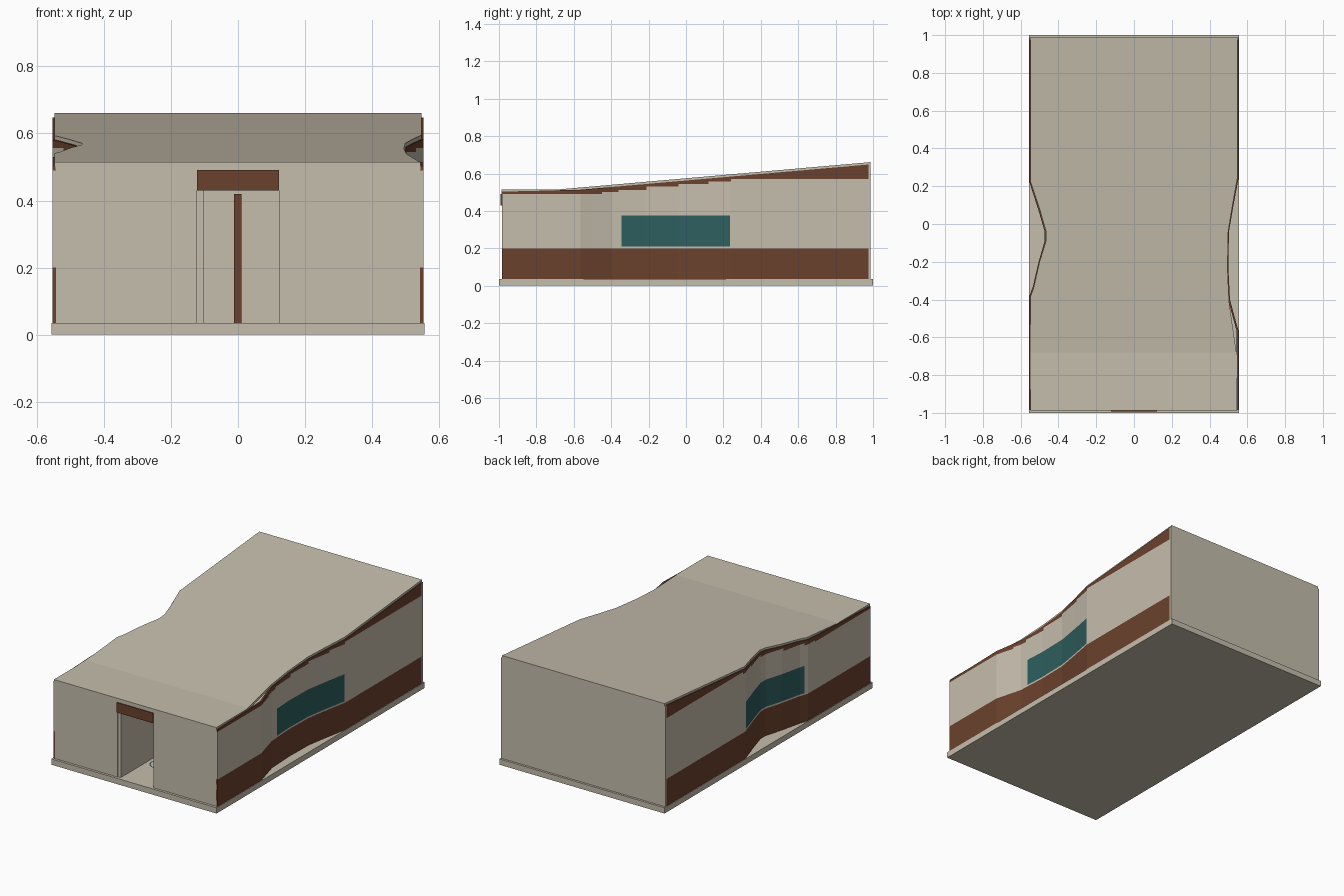
import bpy, bmesh, math

if "Cube" in bpy.data.objects:
    bpy.data.objects.remove(bpy.data.objects["Cube"])


def material(name, rgb):
    m = bpy.data.materials.new(name)
    m.diffuse_color = (*rgb, 1)
    m.use_nodes = True
    m.node_tree.nodes["Principled BSDF"].inputs["Base Color"].default_value = m.diffuse_color
    return m


BEIGE = material("warm beige", (0.56, 0.51, 0.415))
BROWN = material("rust brown", (0.147, 0.053, 0.026))
TEAL = material("dark teal", (0.027, 0.112, 0.112))


def finish(bm, name, mats):
    bmesh.ops.recalc_face_normals(bm, faces=bm.faces)
    me = bpy.data.meshes.new(name)
    bm.to_mesh(me)
    bm.free()
    for m in mats:
        me.materials.append(m)
    ob = bpy.data.objects.new(name, me)
    bpy.context.collection.objects.link(ob)
    return ob


def box(name, x0, x1, y0, y1, z0, z1, mat):
    bm = bmesh.new()
    bmesh.ops.create_cube(bm, size=1)
    for v in bm.verts:
        v.co = ((x0, x1)[v.co.x > 0], (y0, y1)[v.co.y > 0], (z0, z1)[v.co.z > 0])
    return finish(bm, name, [mat])


def roof_z(y):
    """Flat at the front, then one steady rise to the back."""
    return 0.515 + max(0, y + 0.68) * 0.0875


def along(path, y):
    """x of a plan path at a given y."""
    for (xa, ya), (xb, yb) in zip(path, path[1:]):
        if ya <= y <= yb:
            return xa + (xb - xa) * (y - ya) / (yb - ya)
    return path[-1][0]


# Plan paths of the two side walls, front to back
right_path = [(0.553, -0.985), (0.553, -0.565), (0.535, -0.5), (0.508, -0.4), (0.499, -0.22),
              (0.503, -0.04), (0.525, 0.09), (0.553, 0.24), (0.553, 0.975)]
left_path = [(-0.553, -0.985), (-0.553, -0.38), (-0.535, -0.33), (-0.505, -0.2), (-0.473, -0.09),
             (-0.473, -0.04), (-0.505, 0.07), (-0.553, 0.22), (-0.553, 0.975)]
steps = [(-0.45, 0.49), (-0.36, 0.5), (-0.21, 0.513), (-0.04, 0.53), (0.12, 0.545), (0.24, 0.557)]


def trim_z(y):
    """Stepped lower edge of the upper trim."""
    return next((z for limit, z in steps if y < limit), 0.57)


def side_wall(name, path, win0, win1):
    bm = bmesh.new()
    side = math.copysign(1, path[0][0])

    def quad(pts, mat):
        bm.faces.new([bm.verts.new(p) for p in pts]).material_index = mat

    ys = sorted({p[1] for p in path} | {s[0] for s in steps} | {win0, win1})
    for ya, yb in zip(ys, ys[1:]):
        mid = (ya + yb) / 2
        xa, xb = along(path, ya), along(path, yb)
        t = trim_z(mid)
        ta, tb = roof_z(ya) - 0.012, roof_z(yb) - 0.012
        window = 2 if win0 < mid < win1 else 0
        # bands: lower trim, sill, window, wall, upper trim
        bands = [(0.035, 0.2, 1), (0.2, 0.21, 0), (0.21, 0.375, window), (0.375, t, 0), (t, None, 1)]
        for z0, z1, mat in bands:
            for d in (0, 0.01 * side):
                pts = [(xa - d, ya, z0), (xb - d, yb, z0),
                       (xb - d, yb, tb if z1 is None else z1), (xa - d, ya, ta if z1 is None else z1)]
                quad(pts if (d == 0) == (side > 0) else pts[::-1], mat)
            # end caps
            for y, x, top, end in ((ya, xa, ta, ys[0]), (yb, xb, tb, ys[-1])):
                if y == end:
                    h = top if z1 is None else z1
                    cap = [(x, y, z0), (x - 0.01 * side, y, z0), (x - 0.01 * side, y, h), (x, y, h)]
                    quad(cap if (end == ys[-1]) == (side > 0) else cap[::-1], mat)
        cap = [(xa, ya, ta), (xb, yb, tb), (xb - 0.01 * side, yb, tb), (xa - 0.01 * side, ya, ta)]
        quad(cap if side > 0 else cap[::-1], 1)
    me = bpy.data.meshes.new(name)
    bm.to_mesh(me)
    bm.free()
    for m in (BEIGE, BROWN, TEAL):
        me.materials.append(m)
    bpy.context.collection.objects.link(bpy.data.objects.new(name, me))


side_wall("right_wall", right_path, -0.345, 0.235)
side_wall("left_wall", left_path, -0.36, 0.21)

# Base slab
box("base_slab", -0.556, 0.556, -1, 1, 0, 0.035, BEIGE)

# Front wall with doorway, lintel and open door
for name, x0, x1 in (("front_wall_left", -0.545, -0.122), ("front_wall_right", 0.122, 0.545)):
    box(name, x0, x1, -0.985, -0.972, 0.035, 0.492, BEIGE)
box("front_beam", -0.545, 0.545, -0.987, -0.972, 0.491, 0.505, BEIGE)
box("door_lintel", -0.122, 0.122, -0.992, -0.972, 0.43, 0.491, BROWN)
box("door_leaf", -0.122, -0.102, -0.98, -0.65, 0.035, 0.43, BEIGE)
box("inner_post", -0.012, 0.01, -0.3, -0.28, 0.035, 0.42, BROWN)

# Back wall
box("back_wall", -0.552, 0.552, 0.975, 0.987, 0.035, 0.647, BEIGE)

# Roof sheet: cross strips following the waisted plan and the rising slope
roof_right = [(0.545, -0.987), (0.545, -0.7), (0.503, -0.41), (0.495, -0.23), (0.499, -0.04),
              (0.52, 0.09), (0.547, 0.24), (0.547, 0.987)]
roof_left = [(-0.547, -0.987), (-0.547, -0.38), (-0.532, -0.34), (-0.5, -0.2), (-0.466, -0.09),
             (-0.466, -0.04), (-0.497, 0.07), (-0.547, 0.22), (-0.547, 0.987)]
bm = bmesh.new()
rows = []
for y in sorted({p[1] for p in roof_right + roof_left} | {-0.68}):
    l, r, z = along(roof_left, y), along(roof_right, y), roof_z(y)
    rows.append([bm.verts.new(c) for c in ((l, y, z), (r, y, z), (r, y, z - 0.014), (l, y, z - 0.014))])
for a, b in zip(rows, rows[1:]):
    for i in range(4):
        j = (i + 1) % 4
        bm.faces.new((a[i], a[j], b[j], b[i]))
bm.faces.new(rows[0])
bm.faces.new(rows[-1])
finish(bm, "roof", [BEIGE])

# Thin ring on the floor behind the doorway
bm = bmesh.new()
n = 16
rings = [[bm.verts.new((-0.02 + r * math.cos(k * math.tau / n), -0.72 + r * math.sin(k * math.tau / n), 0.038))
          for k in range(n)] for r in (0.052, 0.06)]
for k in range(n):
    j = (k + 1) % n
    bm.faces.new((rings[0][k], rings[1][k], rings[1][j], rings[0][j]))
finish(bm, "floor_ring", [TEAL])
